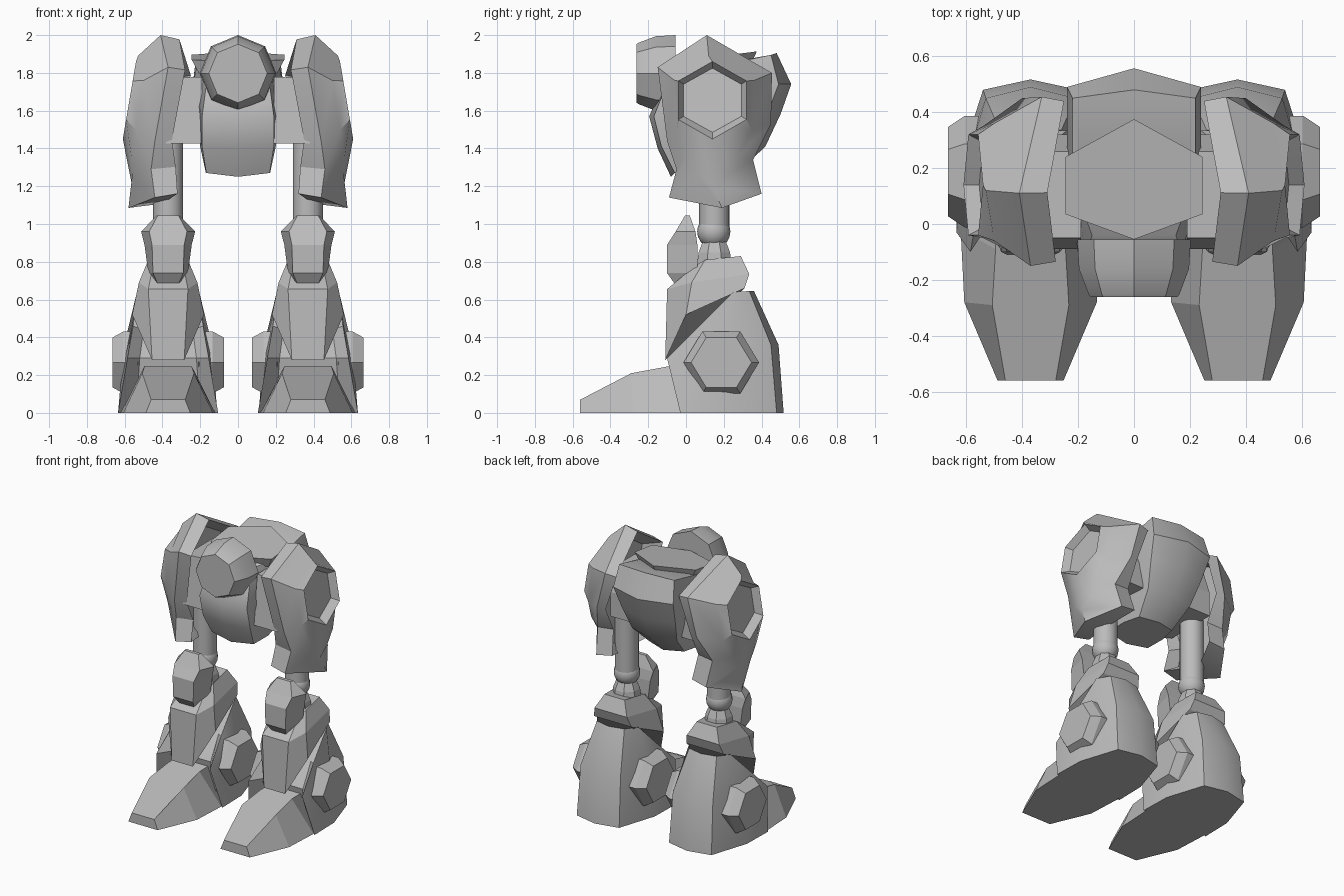
import bpy, bmesh, math
from mathutils import Vector

cube = bpy.data.objects.get("Cube")
if cube:
    bpy.data.objects.remove(cube, do_unlink=True)

grey = bpy.data.materials.new("plain grey")
grey.use_nodes = True
grey.diffuse_color = (0.5, 0.5, 0.5, 1)
grey.node_tree.nodes["Principled BSDF"].inputs["Base Color"].default_value = (0.5, 0.5, 0.5, 1)

LEG = 0.37  # leg centre line


def finish(name, bm, mirror, angle):
    """Turn a bmesh into a named object, optionally mirrored and smoothed."""
    bmesh.ops.recalc_face_normals(bm, faces=bm.faces)
    me = bpy.data.meshes.new(name)
    bm.to_mesh(me)
    bm.free()
    ob = bpy.data.objects.new(name, me)
    bpy.context.collection.objects.link(ob)
    me.materials.append(grey)
    if angle:
        bpy.ops.object.select_all(action='DESELECT')
        ob.select_set(True)
        bpy.context.view_layer.objects.active = ob
        bpy.ops.object.shade_smooth_by_angle(angle=math.radians(angle))
    if mirror:
        ob.modifiers.new("Mirror", 'MIRROR').use_mirror_merge = False


def loft(name, rings, mirror=False, angle=0):
    """Skin closed rings of points and cap both ends."""
    bm = bmesh.new()
    rows = [[bm.verts.new(p) for p in r] for r in rings]
    n = len(rows[0])
    for a, b in zip(rows, rows[1:]):
        for i in range(n):
            j = (i + 1) % n
            bm.faces.new((a[i], a[j], b[j], b[i]))
    bm.faces.new(rows[0])
    bm.faces.new(rows[-1])
    finish(name, bm, mirror, angle)


def both(half, cx=0.0):
    """Complete a half ring symmetrically about x = cx."""
    other = [(-x, y, z) for x, y, z in reversed(half) if x > 1e-5]
    return [(x + cx, y, z) for x, y, z in list(half) + other]


def disc(axis, at, centre, n, ru, rv, start=0.0):
    """Regular ring across the x, y or z axis."""
    out = []
    for i in range(n):
        t = start + math.tau * i / n
        u, v = centre[0] + ru * math.cos(t), centre[1] + rv * math.sin(t)
        out.append({'x': (at, u, v), 'y': (u, at, v), 'z': (u, v, at)}[axis])
    return out


# Body: rounded barrel, deeper towards the back
loft("body", [both(h) for h in (
    [(0, -.05, 1.81), (.15, -.04, 1.81), (.22, .15, 1.83), (.22, .45, 1.895), (0, .48, 1.905)],
    [(0, -.13, 1.72), (.17, -.11, 1.72), (.24, .15, 1.73), (.24, .49, 1.74), (0, .557, 1.74)],
    [(0, -.195, 1.57), (.19, -.17, 1.57), (.225, .15, 1.57), (.215, .43, 1.58), (0, .5, 1.58)],
    [(0, -.15, 1.4), (.19, -.13, 1.41), (.2, .15, 1.41), (.18, .36, 1.41), (0, .42, 1.41)],
    [(0, -.08, 1.25), (.168, -.06, 1.27), (.17, .1, 1.27), (.14, .22, 1.27), (0, .26, 1.26)],
)], angle=40)

# Turntable plate on top, tilted slightly forward
hexa = [(0, .375), (.245, .24), (.245, .035), (0, -.055)]
loft("top_plate", [both([(x * s, .16 + (y - .16) * s, 1.865 + .13 * y - d) for x, y in hexa])
                   for s, d in ((1, 0), (.85, .07))])

# Front sensor drum
loft("front_drum", [disc('y', y, (0, 1.797), 8, r, r, math.pi / 2)
                    for y, r in ((-.055, .203), (-.16, .197), (-.25, .163), (-.262, .155))], angle=35)

# Hip blocks between body and armour
loft("hip_block", [[(x, -.09, 1.425), (x, .32, 1.425), (x, .32, 1.6), (x, .26, zt), (x, -.05, zt)]
                   for x, zt in ((.19, 1.78), (.38, 1.77))], mirror=True)

# Hip armour: hollow shell with a ridge, a flared skirt and a hexagonal recess
ridge = [(.41, .11, 2.0), (.33, .455, 1.8), (.40, .45, 1.53), (.46, .355, 1.34), (.44, .40, 1.16),
         (.58, .19, 1.085), (.44, -.09, 1.14), (.46, -.05, 1.29), (.44, -.10, 1.44), (.37, -.15, 1.83)]
rim_x = [.31, .25, .34, .34, .32, .40, .32, .33, .35, .28]
shield = [(.53, .12, 1.89), (.50, .36, 1.76), (.54, .35, 1.5), (.565, .28, 1.36), (.56, .22, 1.26),
          (.56, .14, 1.2), (.56, .06, 1.26), (.565, 0, 1.36), (.54, -.05, 1.5), (.50, -.06, 1.76)]


def shrink(pts, xs, s):
    """Scale a ring in y and z about the hip and give it new x values."""
    return [(x, .15 + (p[1] - .15) * s, 1.55 + (p[2] - 1.55) * s) for p, x in zip(pts, xs)]


def mix(a, b, t):
    return (a[0] + (b[0] - a[0]) * t, a[1] + (b[1] - a[1]) * t)


def hexring(ry, rz, dx):
    """Upright hexagon with two extra points on each lower edge."""
    top, bot = (0, rz), (0, -rz)
    ub, lb, uf, lf = (ry, rz / 2), (ry, -rz / 2), (-ry, rz / 2), (-ry, -rz / 2)
    pts = [top, ub, lb, mix(lb, bot, 1 / 3), mix(lb, bot, 2 / 3), bot,
           mix(bot, lf, 1 / 3), mix(bot, lf, 2 / 3), lf, uf]
    return [(.575 - .17 * v + dx, .14 + u, 1.655 + v) for u, v in pts]


loft("hip_armour", [shrink(ridge, [.42] * 10, .82), shrink(ridge, rim_x, .95), ridge, shield,
                    hexring(.18, .205, 0), hexring(.153, .17, -.05)], mirror=True, angle=28)

# Thigh rod, knee ball and neck
loft("thigh_rod", [disc('z', z, (LEG, .15), 16, .08, .08) for z in (.98, 1.45)], mirror=True, angle=40)
bm = bmesh.new()
bmesh.ops.create_uvsphere(bm, u_segments=16, v_segments=10, radius=.088)
bmesh.ops.translate(bm, verts=bm.verts, vec=Vector((LEG, .147, .96)))
finish("knee_ball", bm, True, 40)
loft("ankle_neck", [disc('z', z, (LEG, .15), 8, r, r, math.pi / 8)
                    for z, r in ((.78, .1), (.85, .09), (.91, .065))], mirror=True)

# Knee pad: faceted sections by height (z, back width, back y, front width, front y)
loft("knee_pad", [both([(wb, yb, z), (wf, yf, z)], LEG) for z, wb, yb, wf, yf in (
    (1.045, .06, .02, .055, -.005), (.96, .143, .05, .10, -.055), (.89, .125, .06, .085, -.10),
    (.74, .105, .06, .08, -.10), (.67, .06, -.02, .05, -.05))], mirror=True)

# Shin guard: sloping collar with a pointed front plate
loft("shin_guard", [both(h, LEG) for h in (
    [(.085, -.11, .28), (.19, .0, .52), (.15, .31, .66)],
    [(.105, -.1, .655), (.155, .03, .69), (.13, .335, .735)],
    [(.08, .05, .78), (.105, .1, .81), (.08, .29, .83)],
)], mirror=True)

# Heel shell: open-fronted boot with a sloping collar edge
loft("heel_shell", [both(h, LEG) for h in (
    [(.17, .06, 0), (.265, -.03, 0), (.26, .2, 0), (.17, .48, 0), (0, .517, 0)],
    [(.15, .0, .29), (.215, -.1, .29), (.235, .2, .35), (.16, .45, .36), (0, .49, .36)],
    [(.13, .12, .44), (.185, .07, .46), (.165, .25, .64), (.11, .335, .645), (0, .36, .645)],
)], mirror=True, angle=30)

# Toe: wedge with bevelled sides
loft("toe", [both(h, LEG) for h in (
    [(.118, -.56, 0), (.237, -.28, 0), (.25, -.02, 0), (.17, .1, 0)],
    [(.09, -.56, .07), (.137, -.29, .21), (.125, -.09, .247), (.12, .1, .247)],
)], mirror=True)

# Hexagonal ankle caps on both sides of each foot
for side, name in ((1, "outer_ankle_cap"), (-1, "inner_ankle_cap")):
    loft(name, [disc('x', LEG + side * d, (.187, .267), 6, r, r * .95)
                for d, r in ((.16, .2), (.235, .2), (.295, .16))], mirror=True)
